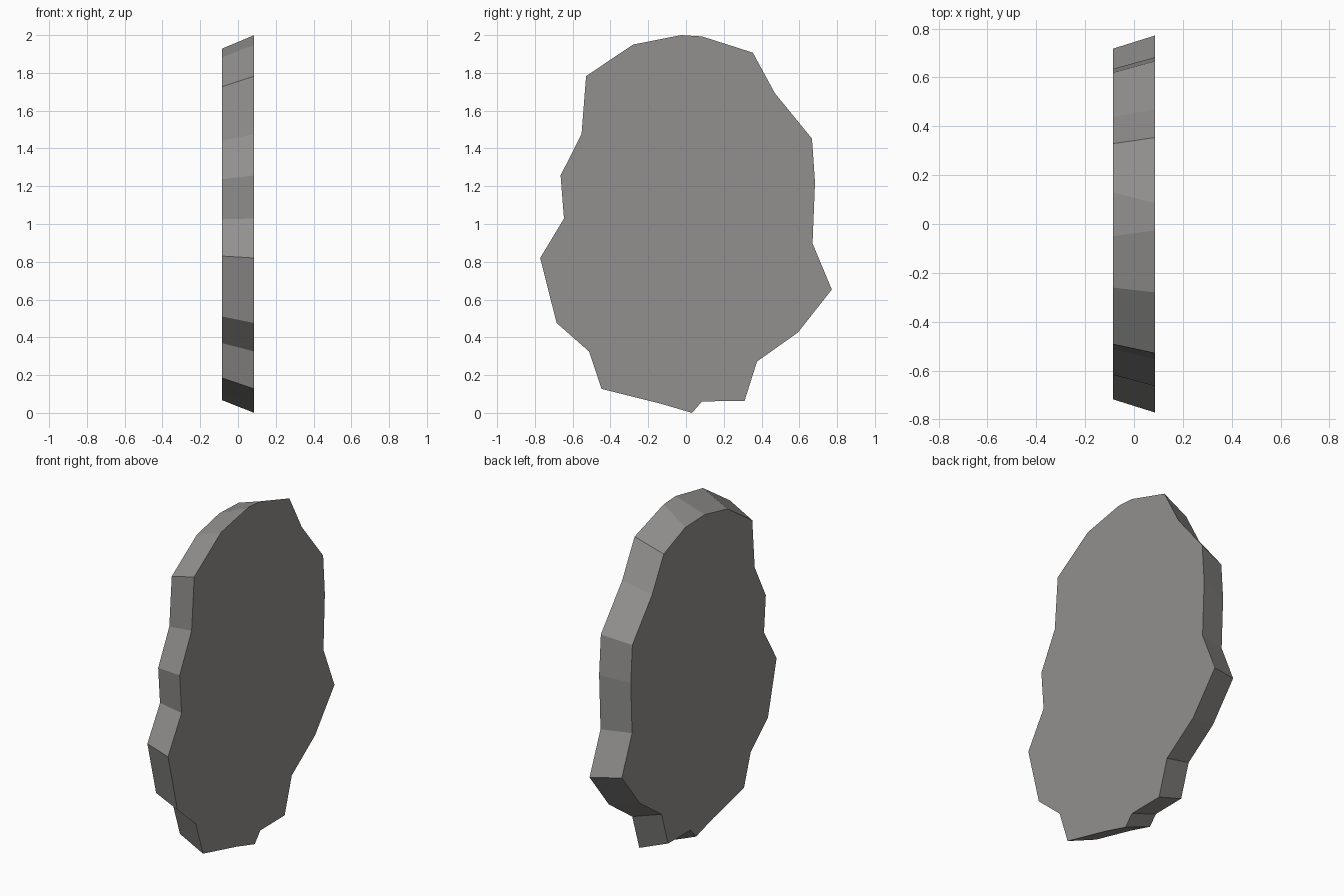
import bpy, bmesh

if "Cube" in bpy.data.objects:
    bpy.data.objects.remove(bpy.data.objects["Cube"])

# Rough slab outline as (y, z), clockwise from the top
outline = [(-.026, 2.0), (.085, 1.993), (.354, 1.907), (.47, 1.693), (.667, 1.452),
           (.683, 1.22), (.67, .897), (.772, .653), (.593, .426), (.376, .272),
           (.31, .063), (.085, .061), (.032, 0), (-.138, .05), (-.447, .127),
           (-.513, .325), (-.685, .476), (-.772, .82), (-.646, 1.029),
           (-.664, 1.257), (-.553, 1.476), (-.529, 1.783), (-.28, 1.95)]
HALF = 0.086      # half thickness
TAPER = 0.93      # the -x face is smaller
CENTRE_Z = 0.97
TOP_SHIFT = {0: -.026, 1: .05}   # the crown edge widens on the small face

stone = bpy.data.materials.new("stone grey")
stone.diffuse_color = (0.285, 0.28, 0.27, 1)
stone.use_nodes = True
stone.node_tree.nodes["Principled BSDF"].inputs["Base Color"].default_value = stone.diffuse_color

# Slab: large face, small face, side walls
bm = bmesh.new()
big = [bm.verts.new((HALF, y, z)) for y, z in outline]
small = [bm.verts.new((-HALF, y * TAPER + TOP_SHIFT.get(i, 0),
                       CENTRE_Z + (z - CENTRE_Z) * TAPER))
         for i, (y, z) in enumerate(outline)]
bm.faces.new(big)
bm.faces.new(small[::-1])
n = len(outline)
for i in range(n):
    j = (i + 1) % n
    bm.faces.new((big[i], small[i], small[j], big[j]))
bmesh.ops.recalc_face_normals(bm, faces=bm.faces[:])
mesh = bpy.data.meshes.new("stone_slab")
bm.to_mesh(mesh)
bm.free()
mesh.materials.append(stone)
bpy.context.collection.objects.link(bpy.data.objects.new("stone_slab", mesh))
